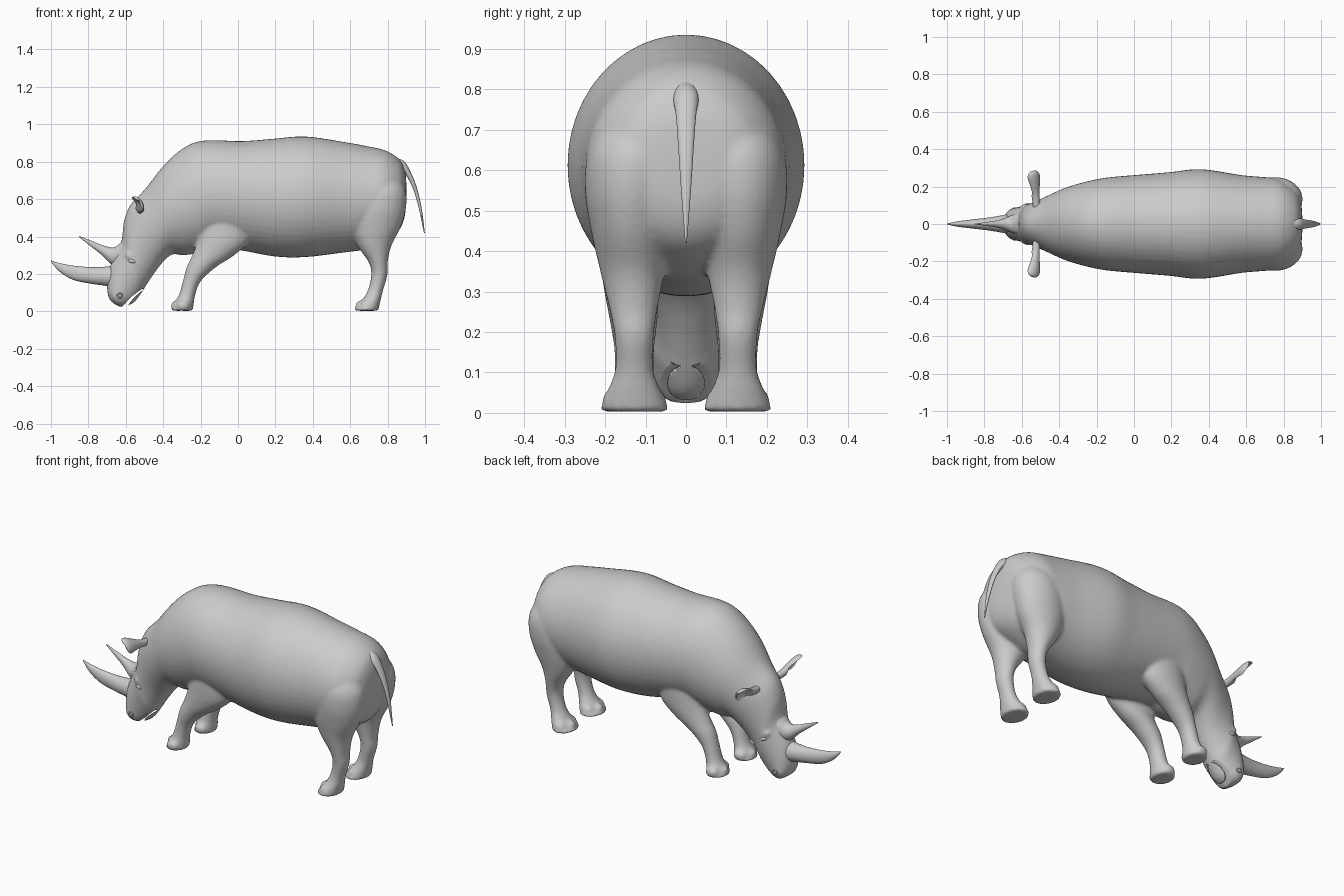
import bpy, bmesh, math
from mathutils import Vector, Matrix

if "Cube" in bpy.data.objects:
    bpy.data.objects.remove(bpy.data.objects["Cube"])


def spline(rows, steps=5):
    """Catmull-Rom interpolation through rows of numbers."""
    out = []
    for i in range(len(rows) - 1):
        p = [rows[max(i - 1, 0)], rows[i], rows[i + 1], rows[min(i + 2, len(rows) - 1)]]
        for k in range(steps):
            t = k / steps
            out.append([0.5 * (2 * b + (c - a) * t + (2 * a - 5 * b + 4 * c - d) * t * t
                               + (3 * b - a - 3 * c + d) * t ** 3) for a, b, c, d in zip(*p)])
    return out + [list(rows[-1])]


def skin(bm, rings):
    """Bridge closed rings of points and cap both ends."""
    vs = [[bm.verts.new(p) for p in r] for r in rings]
    n = len(vs[0])
    for a, b in zip(vs, vs[1:]):
        for i in range(n):
            bm.faces.new((a[i], a[(i + 1) % n], b[(i + 1) % n], b[i]))
    bm.faces.new(vs[0])
    bm.faces.new(vs[-1][::-1])


def loft(bm, rows, side=1, n=32):
    """Rows: x, z of one edge, x, z of the opposite edge, half width, y centre."""
    rings = []
    for x1, z1, x2, z2, w, y in spline(rows):
        ring = []
        for i in range(n):
            a = 2 * math.pi * i / n
            c = math.cos(a)
            ring.append(((x1 + x2 + (x1 - x2) * c) / 2, side * (y + max(w, .001) * math.sin(a)),
                         (z1 + z2 + (z1 - z2) * c) / 2))
        rings.append(ring)
    skin(bm, rings)


def ball(bm, loc, size, rot=0):
    m = Matrix.Translation(loc) @ Matrix.Rotation(rot, 4, 'Y') @ Matrix.Diagonal((*size, 1))
    bmesh.ops.create_uvsphere(bm, u_segments=20, v_segments=12, radius=1, matrix=m)


def finish(name, bm):
    bmesh.ops.recalc_face_normals(bm, faces=bm.faces)
    me = bpy.data.meshes.new(name)
    bm.to_mesh(me)
    bm.free()
    ob = bpy.data.objects.new(name, me)
    bpy.context.collection.objects.link(ob)
    bpy.ops.object.select_all(action='DESELECT')
    ob.select_set(True)
    bpy.context.view_layer.objects.active = ob
    bpy.ops.object.shade_smooth_by_angle(angle=math.radians(50))
    return ob


def centred(rows):
    return [(*r, 0) for r in rows]


# Trunk, neck and head: back edge and belly edge from rump to muzzle
trunk = centred([
    (.90, .69, .90, .61, .04), (.893, .75, .89, .50, .12), (.865, .81, .85, .42, .185),
    (.79, .86, .76, .36, .24), (.68, .885, .68, .33, .252), (.57, .905, .57, .315, .262),
    (.36, .935, .36, .29, .293), (.18, .922, .20, .293, .277), (.02, .91, .02, .325, .263),
    (-.14, .915, -.12, .34, .25), (-.24, .90, -.20, .315, .235), (-.33, .845, -.29, .30, .212),
    (-.41, .765, -.35, .305, .188), (-.50, .65, -.40, .265, .155), (-.575, .57, -.45, .20, .125),
    (-.61, .48, -.49, .14, .11), (-.622, .38, -.515, .10, .105), (-.655, .31, -.54, .065, .095),
    (-.69, .22, -.56, .045, .088), (-.70, .13, -.59, .03, .082), (-.692, .075, -.62, .023, .062),
    (-.675, .05, -.645, .03, .025)])
# Legs: front edge x, rear edge x, height, half width, side offset
fore = [(-.19, .10, .52, .07, .145), (-.215, .06, .38, .072, .14), (-.245, -.02, .30, .067, .135),
        (-.275, -.12, .235, .06, .13), (-.295, -.2, .16, .05, .128), (-.315, -.228, .09, .05, .128),
        (-.34, -.236, .045, .062, .128), (-.355, -.24, .012, .07, .128), (-.352, -.242, .003, .068, .128)]
hind = [(.72, .84, .74, .06, .12), (.63, .895, .65, .11, .13), (.60, .898, .55, .115, .135),
        (.60, .87, .45, .10, .135), (.64, .82, .35, .08, .132), (.70, .80, .26, .06, .13),
        (.712, .798, .19, .049, .128), (.693, .775, .11, .047, .128), (.66, .762, .055, .066, .128),
        (.625, .752, .014, .083, .127), (.628, .75, .003, .08, .127)]

bm = bmesh.new()
loft(bm, trunk, n=48)
for s in (1, -1):
    for leg, toe_x in ((fore, -.322), (hind, .665)):
        loft(bm, [(a, z, b, z, w, y) for a, b, z, w, y in leg], s)
        # Three toes on each foot
        for dx, dy in ((0, 0), (.028, .05), (.028, -.05)):
            ball(bm, (toe_x + dx, s * (.128 + dy), .031), (.038, .029, .029))
    # Brow and nostril swelling
    ball(bm, (-.575, s * .092, .295), (.035, .018, .018), .4)
    ball(bm, (-.635, s * .066, .09), (.04, .02, .035))
body = finish("body", bm)
rm = body.modifiers.new("fuse", 'REMESH')
rm.mode = 'VOXEL'
rm.voxel_size = .0095
rm.use_smooth_shade = True
sm = body.modifiers.new("soften", 'SMOOTH')
sm.factor, sm.iterations = .5, 5

# Mouth slit
bm = bmesh.new()
loft(bm, centred([(-.625, .018, -.607, .004, .2), (-.57, .078, -.562, .066, .2), (-.51, .122, -.507, .116, .2)]), n=16)
slit = finish("mouth_cutter", bm)
slit.hide_render = True
slit.hide_set(True)
cut = body.modifiers.new("mouth", 'BOOLEAN')
cut.operation, cut.object, cut.solver = 'DIFFERENCE', slit, 'EXACT'

# Horns and tail
for name, rows in (
    ("front_horn", [(-.64, .25, -.66, .12, .06), (-.695, .24, -.70, .135, .048), (-.77, .236, -.78, .147, .035),
                    (-.87, .243, -.88, .168, .023), (-.95, .257, -.955, .213, .013), (-1.0, .272, -1.0, .266, .002)]),
    ("rear_horn", [(-.60, .40, -.66, .24, .055), (-.655, .345, -.69, .262, .04), (-.71, .349, -.73, .302, .022),
                   (-.77, .372, -.78, .342, .012), (-.85, .403, -.851, .398, .002)]),
    ("tail", [(.85, .82, .85, .76, .03), (.89, .80, .875, .745, .031), (.923, .745, .90, .725, .025),
              (.957, .66, .938, .65, .019), (.982, .55, .968, .545, .012), (.999, .42, .994, .42, .002)])):
    bm = bmesh.new()
    loft(bm, centred(rows))
    finish(name, bm)

# Cupped ears: y, x, z, half width, depth
ear = [(.09, -.515, .545, .02, .02), (.15, -.52, .555, .022, .022), (.2, -.525, .568, .033, .028),
       (.245, -.53, .578, .046, .034), (.272, -.53, .584, .039, .026), (.285, -.53, .588, .012, .01)]
u, v = Vector((-.6, 0, .8)), Vector((-.8, 0, -.6))
for s, label in ((1, "left"), (-1, "right")):
    rings = []
    for y, x, z, w, d in spline(ear):
        cup = min(1, max(0, (y - .15) / .05))
        ring = []
        for i in range(32):
            a = 2 * math.pi * i / 32
            c = math.cos(a)
            depth = -d * c if c > 0 else d * c * (1.5 * cup - .9)
            q = Vector((x, 0, z)) + u * w * math.sin(a) + v * (depth + d * .4)
            ring.append((q.x, s * y, q.z))
        rings.append(ring)
    bm = bmesh.new()
    skin(bm, rings)
    finish(label + "_ear", bm)

    # Eye
    bm = bmesh.new()
    ball(bm, (-.567, s * .1, .268), (.022, .012, .011), .3)
    finish(label + "_eye", bm)

    # Nostril rim
    bm = bmesh.new()
    rings = []
    for i in range(25):
        a = 2 * math.pi * i / 24
        rings.append([(-.632 + (.013 + .004 * math.cos(b)) * math.cos(a), s * (.084 + .004 * math.sin(b)),
                       .085 + (.012 + .004 * math.cos(b)) * math.sin(a))
                      for b in [k * math.pi / 4 for k in range(8)]])
    skin(bm, rings)
    finish(label + "_nostril", bm)
